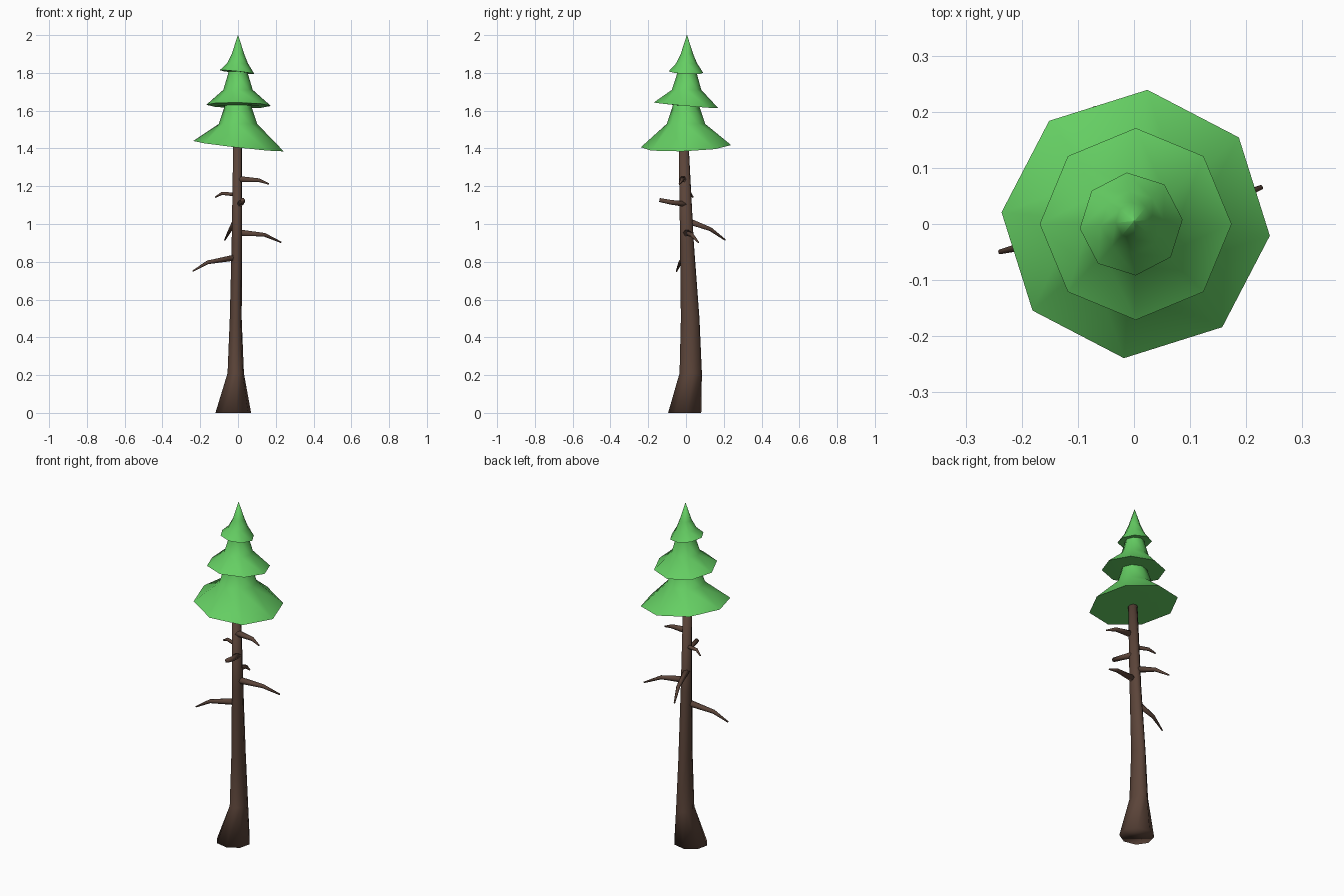
import bpy, bmesh, math
from mathutils import Vector

cube = bpy.data.objects.get("Cube")
if cube:
    bpy.data.objects.remove(cube, do_unlink=True)


def material(name, rgb):
    m = bpy.data.materials.new(name)
    m.use_nodes = True
    m.diffuse_color = (*rgb, 1)
    m.node_tree.nodes["Principled BSDF"].inputs["Base Color"].default_value = (*rgb, 1)
    return m


bark = material("bark brown", (0.105, 0.058, 0.041))
needles = material("needle green", (0.13, 0.62, 0.125))


def loft(name, rings, mat, sharp=None):
    """Skin a stack of vertex rings and close both ends."""
    bm = bmesh.new()
    loops = [[bm.verts.new(p) for p in ring] for ring in rings]
    n = len(loops[0])
    for a, b in zip(loops, loops[1:]):
        for i in range(n):
            j = (i + 1) % n
            bm.faces.new((a[i], a[j], b[j], b[i]))
    bm.faces.new(loops[0][::-1])
    bm.faces.new(loops[-1])
    bmesh.ops.recalc_face_normals(bm, faces=bm.faces)
    for f in bm.faces:
        f.smooth = True
    mesh = bpy.data.meshes.new(name)
    bm.to_mesh(mesh)
    bm.free()
    mesh.materials.append(mat)
    obj = bpy.data.objects.new(name, mesh)
    bpy.context.collection.objects.link(obj)
    if sharp:
        bpy.context.view_layer.objects.active = obj
        obj.select_set(True)
        bpy.ops.object.shade_smooth_by_angle(angle=math.radians(sharp))
        obj.select_set(False)
    return obj


def flat_ring(x, y, z, rx, ry, n=8, turn=0.0, tilt=(0, 0)):
    """Horizontal ring; tilt lifts it along x and y."""
    pts = []
    for i in range(n):
        a = math.tau * i / n + math.radians(turn)
        c, s = math.cos(a), math.sin(a)
        pts.append((x + rx * c, y + ry * s, z + tilt[0] * c + tilt[1] * s))
    return pts


# Trunk: flared foot and a slight lean
trunk = [(-0.025, -0.007, 0, 0.096, 0.089), (-0.012, 0.025, 0.21, 0.044, 0.06),
         (-0.012, 0.022, 0.5, 0.032, 0.05), (-0.006, 0.005, 0.9, 0.028, 0.037),
         (-0.002, -0.012, 1.41, 0.024, 0.027)]
loft("trunk", [flat_ring(*t, turn=10) for t in trunk], bark)


# Branches: bent tapering twigs given by base, bend and tip
def branch(name, points, radii, n=6):
    pts = [Vector(p) for p in points]
    rings = []
    for i, p in enumerate(pts):
        d = (pts[min(i + 1, len(pts) - 1)] - pts[max(i - 1, 0)]).normalized()
        u = d.cross(Vector((0, 0, 1))).normalized()
        v = u.cross(d)
        rings.append([p + radii[i] * (u * math.cos(math.tau * k / n) + v * math.sin(math.tau * k / n))
                      for k in range(n)])
    loft(name, rings, bark)


twig = (0.019, 0.011, 0.004)
small = (0.012, 0.009, 0.004)
branch("right_low_branch", [(0, 0, 0.825), (-0.16, -0.03, 0.797), (-0.24, -0.05, 0.75)], twig)
branch("left_mid_branch", [(0, 0, 0.955), (0.14, 0.03, 0.943), (0.228, 0.066, 0.903)], twig)
branch("back_branch", [(-0.01, 0, 1.02), (-0.04, 0.13, 0.972), (-0.07, 0.208, 0.915)], twig)
branch("front_stub", [(0.005, 0, 1.105), (0.022, -0.08, 1.115), (0.025, -0.14, 1.127)],
       (0.017, 0.014, 0.012))
branch("right_high_branch", [(0, 0, 1.155), (-0.085, 0.022, 1.162), (-0.12, 0.037, 1.142)], small)
branch("left_high_branch", [(0, -0.015, 1.238), (0.11, -0.022, 1.232), (0.163, -0.035, 1.212)], twig)


# Foliage tiers: profile rows of (x, y, z, radius), wide rim last, then a flat underside
def tier(name, rows, turn, tilt, under):
    rings = [flat_ring(x, y, z, r, r, turn=turn) for x, y, z, r in rows[:-1]]
    x, y, z, r = rows[-1]
    rings.append(flat_ring(x, y, z, r, r, turn=turn, tilt=tilt))
    rings.append(flat_ring(0, 0, under, 0.02, 0.02, turn=turn))
    loft(name, rings, needles, sharp=80)


tier("lower_foliage", [(0, 0, 1.66, 0.062), (0, 0, 1.61, 0.075), (0, 0, 1.53, 0.102),
                       (0.003, 0, 1.412, 0.24)], -5, (-0.027, 0.008), 1.41)
tier("middle_foliage", [(0, 0.005, 1.84, 0.045), (0, 0.005, 1.79, 0.054), (0, 0.003, 1.71, 0.078),
                        (0.003, 0, 1.628, 0.171)], 0, (-0.003, -0.015), 1.625)
tier("top_foliage", [(0, 0.005, 2.0, 0.001), (0, 0.005, 1.9, 0.033), (-0.003, 0.003, 1.85, 0.056),
                     (-0.005, 0, 1.804, 0.092)], 5, (-0.01, -0.005), 1.805)
